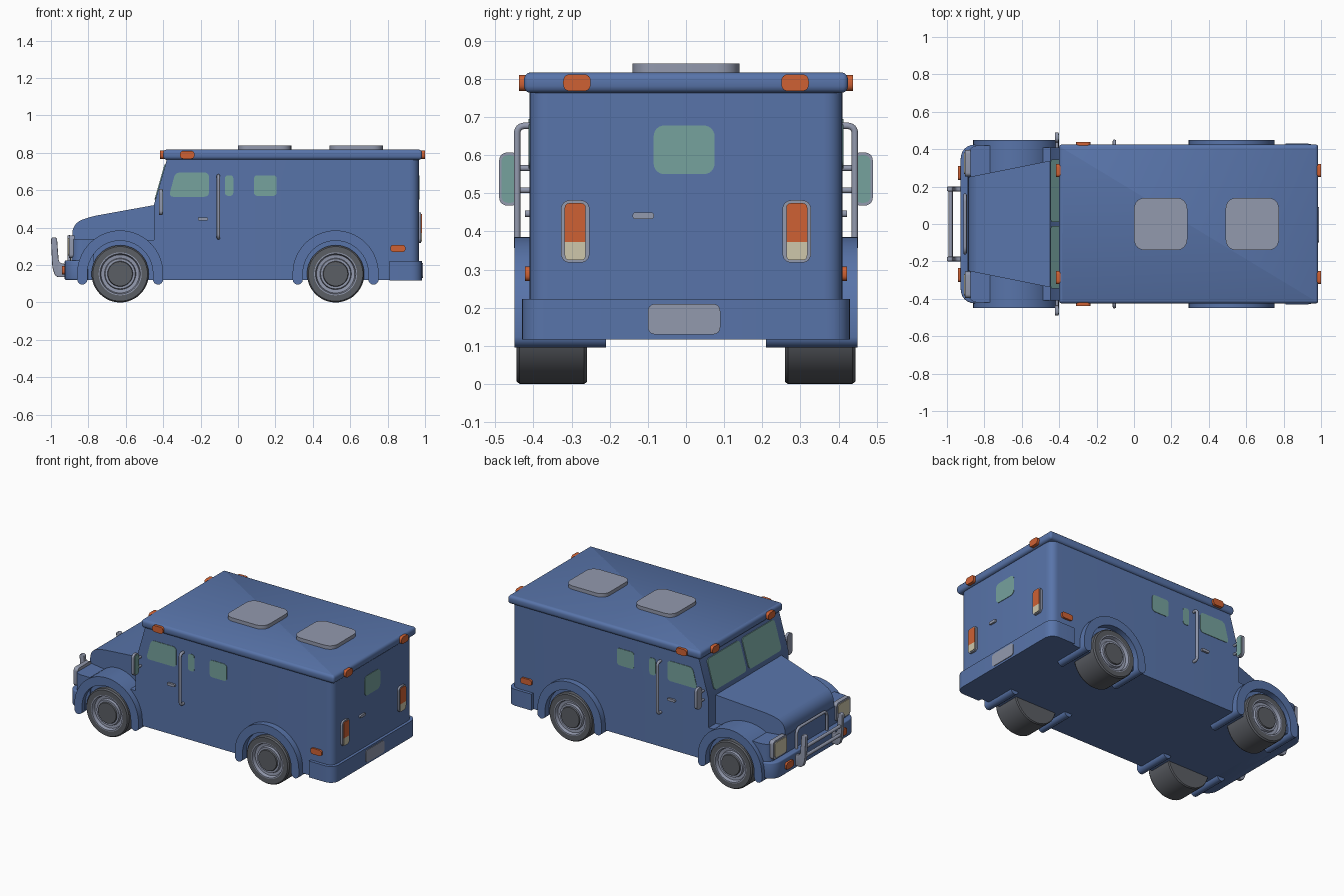
import bpy, bmesh, math
from mathutils import Vector

if "Cube" in bpy.data.objects:
    bpy.data.objects.remove(bpy.data.objects["Cube"])

def material(name, r, g, b):
    m = bpy.data.materials.new(name)
    m.diffuse_color = (r, g, b, 1)
    m.use_nodes = True
    m.node_tree.nodes["Principled BSDF"].inputs["Base Color"].default_value = m.diffuse_color
    return m

BLUE = material("body blue", 0.098, 0.175, 0.40)
GREY = material("metal grey", 0.29, 0.32, 0.42)
ORANGE = material("lamp orange", 0.62, 0.12, 0.034)
GLASS = material("window green", 0.18, 0.36, 0.34)
CREAM = material("lamp cream", 0.62, 0.57, 0.41)
RUBBER = material("tyre grey", 0.105, 0.112, 0.128)


def finish(name, bm, *mats):
    bmesh.ops.recalc_face_normals(bm, faces=bm.faces)
    me = bpy.data.meshes.new(name)
    bm.to_mesh(me)
    bm.free()
    for m in mats:
        me.materials.append(m)
    ob = bpy.data.objects.new(name, me)
    bpy.context.collection.objects.link(ob)
    bpy.ops.object.select_all(action='DESELECT')
    ob.select_set(True)
    bpy.context.view_layer.objects.active = ob
    bpy.ops.object.shade_smooth_by_angle(angle=math.radians(35))
    return ob


def rounded(pts, r, n=6):
    """Round polygon corners; r is one radius or one per corner."""
    rs = r if isinstance(r, (list, tuple)) else [r] * len(pts)
    out = []
    for i, p in enumerate(pts):
        p, a, b = Vector(p), Vector(pts[i - 1]), Vector(pts[(i + 1) % len(pts)])
        if rs[i] == 0:
            out.append(tuple(p))
            continue
        s, e = p + (a - p).normalized() * rs[i], p + (b - p).normalized() * rs[i]
        for k in range(n + 1):
            t = k / n
            w = 2 * t * (1 - t) * 0.83   # rational weight, close to a true arc
            u, v = (1 - t) ** 2, t * t
            out.append(tuple((s * u + p * w + e * v) / (u + w + v)))
    return out


def rect(u0, u1, v0, v1, r=0):
    return rounded([(u0, v0), (u1, v0), (u1, v1), (u0, v1)], r)


def prism_bm(pts, axis, a, b, bevel=0):
    put = {'x': lambda p, d: (d, p[0], p[1]),
           'y': lambda p, d: (p[0], d, p[1]),
           'z': lambda p, d: (p[0], p[1], d)}[axis]
    bm = bmesh.new()
    f = bm.faces.new([bm.verts.new(put(p, a)) for p in pts])
    new = bmesh.ops.extrude_face_region(bm, geom=[f])['geom']
    d = Vector(put((0, 0), b - a))
    bmesh.ops.translate(bm, vec=d, verts=[v for v in new if isinstance(v, bmesh.types.BMVert)])
    bmesh.ops.recalc_face_normals(bm, faces=bm.faces)
    if bevel:
        sharp = [e for e in bm.edges if e.calc_face_angle(0) > 0.8]
        bmesh.ops.bevel(bm, geom=sharp, offset=bevel, segments=3, profile=0.5, affect='EDGES')
    return bm


def prism(name, pts, axis, a, b, mat, bevel=0):
    return finish(name, prism_bm(pts, axis, a, b, bevel), mat)


def tube(name, pts, radius, mat, closed=False):
    cu = bpy.data.curves.new(name, 'CURVE')
    cu.dimensions = '3D'
    cu.bevel_depth, cu.bevel_resolution, cu.use_fill_caps = radius, 3, True
    sp = cu.splines.new('POLY')
    sp.points.add(len(pts) - 1)
    for q, p in zip(sp.points, pts):
        q.co = (*p, 1)
    sp.use_cyclic_u = closed
    ob = bpy.data.objects.new(name, cu)
    bpy.context.collection.objects.link(ob)
    cu.materials.append(mat)
    bpy.ops.object.select_all(action='DESELECT')
    ob.select_set(True)
    bpy.context.view_layer.objects.active = ob
    bpy.ops.object.convert(target='MESH')
    bpy.ops.object.shade_smooth_by_angle(angle=math.radians(50))


def windscreen_x(z):
    return -0.45 + max(0, z - 0.52) * 0.07 / 0.245


# Armoured box body with raked windscreen wall
bm = prism_bm(rounded([(-0.45, -0.41), (0.967, -0.41), (0.967, 0.41), (-0.45, 0.41)], [0, 0.05, 0.05, 0]),
              'z', 0.12, 0.78)
bmesh.ops.bisect_plane(bm, geom=bm.verts[:] + bm.edges[:] + bm.faces[:], plane_co=(0, 0, 0.52), plane_no=(0, 0, 1))
for v in bm.verts:
    if v.co.x < -0.4:
        v.co.x = windscreen_x(v.co.z)
finish("body", bm, BLUE)

# Roof slab and hatches
prism("roof", rect(-0.40, 0.985, -0.425, 0.425, 0.015), 'z', 0.763, 0.817, BLUE, 0.018)
for x in (0.0, 0.49):
    prism("roof_hatch", rect(x, x + 0.285, -0.14, 0.14, 0.06), 'z', 0.81, 0.84, GREY)

# Hood, tapering toward the nose
nose = rounded([(-0.44, 0.15), (-0.44, 0.522), (-0.80, 0.457), (-0.885, 0.42), (-0.89, 0.15)],
               [0, 0, 0.05, 0.05, 0])
bm = prism_bm(nose, 'y', -1, 1)
for v in bm.verts:
    v.co.y *= 0.25 + (v.co.x + 0.89) * 0.2
finish("hood", bm, BLUE)

# Front fender block and bumpers
prism("front_fender_block", rounded([(-0.89, -0.42), (-0.77, -0.42), (-0.77, 0.42), (-0.89, 0.42)],
      [0.06, 0, 0, 0.06]), 'z', 0.12, 0.338, BLUE)
prism("front_chassis", rect(-0.78, -0.44, -0.41, 0.41), 'z', 0.12, 0.335, BLUE)
prism("front_bumper", rounded([(-0.927, -0.425), (-0.80, -0.425), (-0.80, 0.425), (-0.927, 0.425)],
      [0.08, 0, 0, 0.08]), 'z', 0.12, 0.225, BLUE, 0.008)
prism("rear_bumper", rounded([(0.81, -0.43), (0.985, -0.43), (0.985, 0.43), (0.81, 0.43)],
      [0, 0.06, 0.06, 0]), 'z', 0.117, 0.223, BLUE)
prism("rear_plate", rect(-0.1, 0.09, 0.13, 0.21, 0.02), 'x', 0.98, 0.989, GREY)


def arch_outline(cx, cz=0.155, ro=0.23, ri=0.175, n=28):
    """Half ring with two short, round-ended legs."""
    rf, rm = (ro - ri) / 2, (ro + ri) / 2
    arc = lambda x, z, r, a0, a1, k: [(x + r * math.cos(a0 + (a1 - a0) * i / k),
                                       z + r * math.sin(a0 + (a1 - a0) * i / k)) for i in range(k + 1)]
    return (arc(cx, cz, ro, 0, math.pi, n) + arc(cx - rm, 0.123, rf, math.pi, 2 * math.pi, 8)
            + arc(cx, cz, ri, math.pi, 0, n) + arc(cx + rm, 0.123, rf, math.pi, 2 * math.pi, 8))


# Wheel profile (radius, y) with a material slot for each ring of faces
WHEEL = [(0.0, 0.26), (0.148, 0.26), (0.153, 0.267), (0.153, 0.436), (0.146, 0.445), (0.115, 0.445),
         (0.108, 0.445), (0.102, 0.424), (0.084, 0.422), (0.080, 0.436), (0.068, 0.436), (0.065, 0.444), (0.0, 0.444)]
SLOTS = [0, 0, 0, 0, 0, 1, 1, 1, 1, 1, 0, 0]


def wheel(x, s, n=48):
    bm = bmesh.new()
    rings = [[bm.verts.new((x + r * math.cos(2 * math.pi * k / n), s * y, 0.153 + r * math.sin(2 * math.pi * k / n)))
              for k in range(n if r else 1)] for r, y in WHEEL]
    for a, b, slot in zip(rings, rings[1:], SLOTS):
        for k in range(n):
            j = (k + 1) % n
            quad = [a[k % len(a)], a[j % len(a)], b[j % len(b)], b[k % len(b)]]
            bm.faces.new(list(dict.fromkeys(quad))).material_index = slot
    finish("wheel", bm, RUBBER, GREY)


for s in (-1, 1):
    # Wheels and arches
    for x in (-0.63, 0.522):
        prism("wheel_arch", arch_outline(x), 'y', s * 0.21, s * 0.45, BLUE)
        wheel(x, s)

    # Side windows
    cab = rounded([(-0.37, 0.565), (-0.155, 0.565), (-0.155, 0.695), (-0.335, 0.695)], 0.025)
    for name, pts in (("cab_window", cab), ("slit_window", rect(-0.07, -0.025, 0.57, 0.68, 0.018)),
                      ("side_window", rect(0.085, 0.207, 0.57, 0.68, 0.02))):
        prism(name, pts, 'y', s * 0.405, s * 0.413, GLASS)

    # Split windscreen pane, sheared onto the raked wall
    bm = prism_bm(rect(0.012, 0.345, 0.55, 0.738, 0.025), 'x', -0.005, 0.003)
    for v in bm.verts:
        v.co.x += windscreen_x(v.co.z)
        v.co.y *= s
    finish("windscreen", bm, GLASS)

    # Grab rail and door handle
    rail = rounded([(0.40, 0.345), (0.443, 0.345), (0.443, 0.677), (0.40, 0.677)], [0, 0.02, 0.02, 0])
    tube("grab_rail", [(-0.105, s * y, z) for y, z in rail], 0.009, GREY)
    prism("door_handle", rect(-0.215, -0.16, 0.438, 0.455, 0.008), 'y', s * 0.405, s * 0.422, GREY)

    # Mirror with glass and brackets
    lo, hi = sorted((s * 0.437, s * 0.49))
    prism("mirror", rect(lo, hi, 0.468, 0.607, 0.022), 'x', -0.422, -0.405, GREY)
    prism("mirror_glass", rect(lo + 0.006, hi - 0.006, 0.475, 0.6, 0.018), 'x', -0.409, -0.402, GLASS)
    for z in (0.508, 0.566):
        tube("mirror_bracket", [(-0.412, s * 0.39, z), (-0.412, s * 0.45, z)], 0.008, GREY)

    # Marker lamps on roof, sides and bumper
    lo, hi = sorted((s * 0.25, s * 0.322))
    prism("roof_lamp_front", rect(lo, hi, 0.768, 0.812, 0.018), 'x', -0.417, -0.39, ORANGE)
    prism("roof_lamp_rear", rect(lo, hi, 0.768, 0.812, 0.018), 'x', 0.97, 1.0, ORANGE)
    prism("roof_lamp_side", rect(-0.31, -0.233, 0.768, 0.81, 0.018), 'y', s * 0.41, s * 0.438, ORANGE)
    prism("rear_side_lamp", rect(0.815, 0.895, 0.27, 0.308, 0.016), 'y', s * 0.40, s * 0.422, ORANGE)
    lo, hi = sorted((s * 0.235, s * 0.31))
    prism("bumper_lamp", rect(lo, hi, 0.15, 0.195, 0.016), 'x', -0.94, -0.92, ORANGE)

    # Headlamp and tail lamp
    lo, hi = sorted((s * 0.255, s * 0.395))
    prism("headlamp_frame", rect(lo, hi, 0.238, 0.357, 0.02), 'x', -0.904, -0.875, GREY)
    prism("headlamp", rect(lo + 0.013, hi - 0.013, 0.25, 0.345, 0.015), 'x', -0.908, -0.90, CREAM)
    lo, hi = sorted((s * 0.253, s * 0.328))
    prism("tail_lamp_frame", rect(lo, hi, 0.318, 0.482, 0.025), 'x', 0.96, 0.979, GREY)
    lo, hi = lo + 0.01, hi - 0.01
    prism("tail_lamp_red", rounded([(lo, 0.372), (hi, 0.372), (hi, 0.474), (lo, 0.474)], [0, 0, 0.012, 0.012]),
          'x', 0.975, 0.983, ORANGE)
    prism("tail_lamp_white", rounded([(lo, 0.325), (hi, 0.325), (hi, 0.372), (lo, 0.372)], [0.012, 0.012, 0, 0]),
          'x', 0.975, 0.983, CREAM)

    # Push bar upright
    upright = rounded([(-1.0, 0.348), (-0.968, 0.348), (-0.958, 0.212), (-0.92, 0.205), (-0.92, 0.135),
                       (-0.975, 0.135), (-0.993, 0.185)], [0.014, 0.014, 0.02, 0, 0, 0.02, 0.02])
    prism("push_bar_upright", upright, 'y', s * 0.175, s * 0.2, GREY, 0.004)

# Push bar crossbars and grille hoop
for z in (0.205, 0.262):
    tube("push_bar_crossbar", [(-0.98, -0.185, z), (-0.98, 0.185, z)], 0.011, GREY)
hoop = rounded([(-0.155, 0.2), (-0.155, 0.352), (0.155, 0.352), (0.155, 0.2)], [0, 0.035, 0.035, 0])
tube("grille_hoop", [(-0.903, y, z) for y, z in hoop], 0.009, GREY)

# Rear door window and handle
prism("rear_window", rect(-0.085, 0.075, 0.55, 0.678, 0.03), 'x', 0.962, 0.97, GLASS)
prism("rear_handle", rect(-0.14, -0.084, 0.432, 0.45, 0.008), 'x', 0.962, 0.978, GREY)
